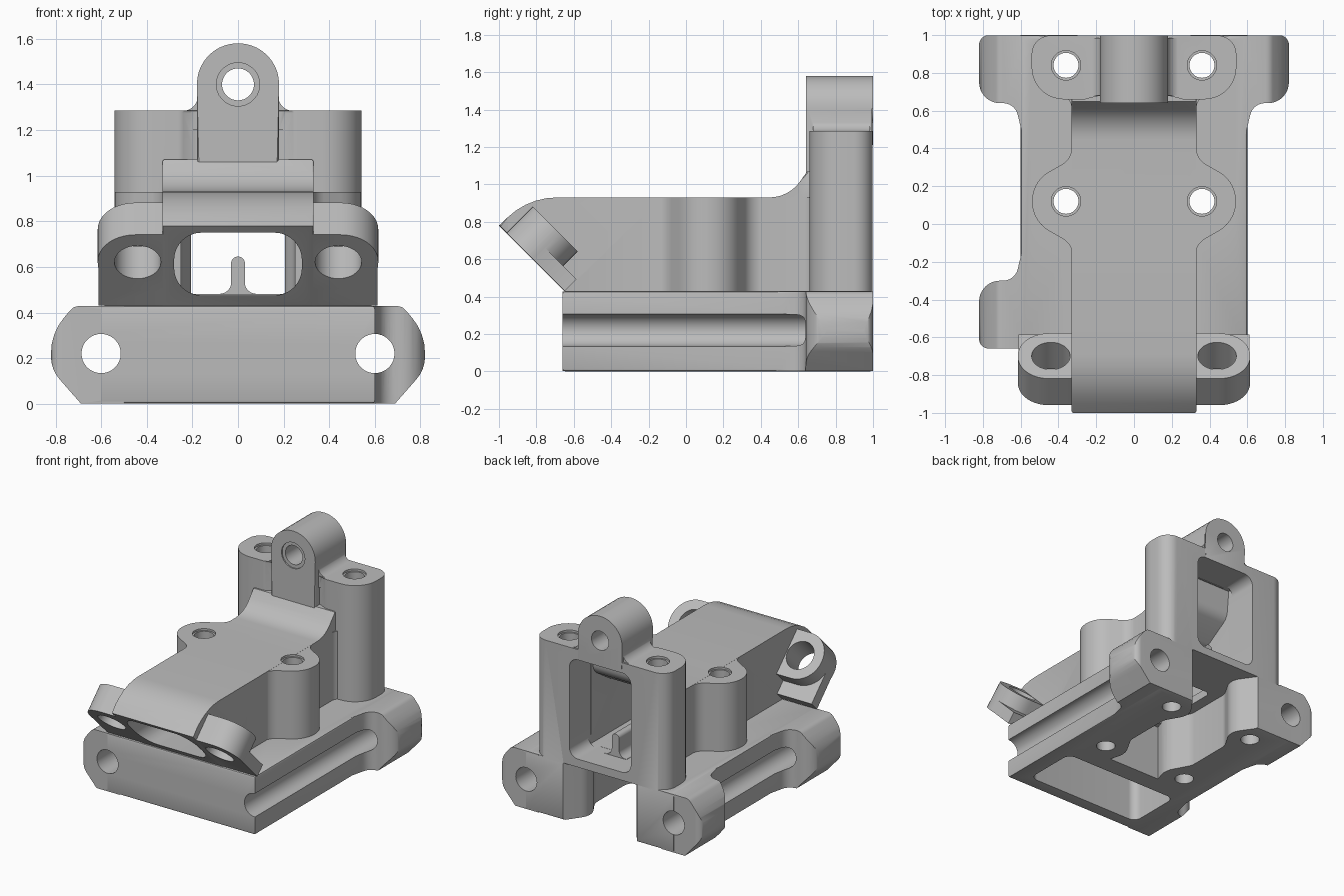
import bpy, bmesh, math
from mathutils import Matrix, Vector

if "Cube" in bpy.data.objects:
    bpy.data.objects.remove(bpy.data.objects["Cube"], do_unlink=True)

grey = bpy.data.materials.new("plain grey")
grey.use_nodes = True
COLOUR = (0.5, 0.5, 0.5, 1)
grey.diffuse_color = COLOUR
for node in grey.node_tree.nodes:
    if node.type == 'BSDF_PRINCIPLED':
        node.inputs["Base Color"].default_value = COLOUR

# Local frames: profile in the first two axes, extrusion along the third
s = math.sqrt(0.5)


def frame(u, v, w, origin=(0, 0, 0)):
    m = Matrix((u, v, w)).transposed().to_4x4()
    m.translation = Vector(origin)
    return m


X, Y, Z = (1, 0, 0), (0, 1, 0), (0, 0, 1)
PLAN = frame(X, Y, Z)
FRONT = frame(X, Z, Y)
SIDE = frame(Y, Z, X)
SLOPE = frame(X, (0, -s, s), (0, -s, -s), (0, -0.84, 0.62))


def rounded(pts):
    """Polygon of (a, b[, radius]) corners turned into arcs."""
    out = []
    for i, p in enumerate(pts):
        c = Vector(p[:2])
        r = p[2] if len(p) > 2 else 0
        if not r:
            out.append(c)
            continue
        d0 = (Vector(pts[i - 1][:2]) - c).normalized()
        d1 = (Vector(pts[(i + 1) % len(pts)][:2]) - c).normalized()
        half = d0.angle(d1) / 2
        centre = c + (d0 + d1).normalized() * (r / math.sin(half))
        a = c + d0 * (r / math.tan(half)) - centre
        b = c + d1 * (r / math.tan(half)) - centre
        turn = math.pi - 2 * half
        n = max(2, int(turn / 0.15))
        for k in range(n + 1):
            t = k / n * turn
            out.append(centre + (a * math.sin(turn - t) + b * math.sin(t)) / math.sin(turn))
    return out


def mirrored(half):
    return half + [(-p[0],) + tuple(p[1:]) for p in reversed(half)]


def box(a0, b0, a1, b1, r=0):
    return [(a0, b0, r), (a1, b0, r), (a1, b1, r), (a0, b1, r)]


def prism(name, pts, fr, lo, hi, bevel=0):
    ring = []
    for p in rounded(pts):
        if not ring or (p - ring[-1]).length > 0.003:
            ring.append(p)
    if (ring[0] - ring[-1]).length < 0.003:
        ring.pop()
    n = len(ring)
    bm = bmesh.new()
    low = [bm.verts.new((p.x, p.y, lo)) for p in ring]
    top = [bm.verts.new((p.x, p.y, hi)) for p in ring]
    bm.faces.new(low[::-1])
    bm.faces.new(top)
    for i in range(n):
        j = (i + 1) % n
        bm.faces.new((low[i], low[j], top[j], top[i]))
    if bevel:
        caps = [e for e in bm.edges if abs(e.verts[0].co.z - e.verts[1].co.z) < 1e-5]
        bmesh.ops.bevel(bm, geom=caps, offset=bevel, segments=2, profile=0.5,
                        affect='EDGES', clamp_overlap=True)
    bm.transform(fr)
    bmesh.ops.recalc_face_normals(bm, faces=bm.faces)
    if bm.calc_volume(signed=True) < 0:
        bmesh.ops.reverse_faces(bm, faces=bm.faces)
    mesh = bpy.data.meshes.new(name)
    bm.to_mesh(mesh)
    bm.free()
    mesh.materials.append(grey)
    ob = bpy.data.objects.new(name, mesh)
    bpy.context.collection.objects.link(ob)
    return ob


def rod(name, x, b, r, fr, lo, hi):
    pts = [(x + r * math.cos(k * math.pi / 18), b + r * math.sin(k * math.pi / 18)) for k in range(36)]
    return prism(name, pts, fr, lo, hi)


def combine(target, tool, op):
    mod = target.modifiers.new(op, 'BOOLEAN')
    mod.operation, mod.object, mod.solver = op, tool, 'EXACT'
    bpy.context.view_layer.update()
    graph = bpy.context.evaluated_depsgraph_get()
    mesh = bpy.data.meshes.new_from_object(target.evaluated_get(graph))
    target.modifiers.clear()
    target.data = mesh
    bpy.data.objects.remove(tool, do_unlink=True)
    return target


def ear(name, side, front):
    """Side ear: its plan and its front outline intersected."""
    plan = [(0.5, 0.47), (0.59, 0.47), (0.63, 0.64, 0.08), (0.82, 0.64, 0.11),
            (0.82, 0.999, 0.05), (0.5, 0.999)]
    outline = [(0.45, 0.002), (0.69, 0.002), (0.82, 0.15, 0.15), (0.82, 0.31, 0.24),
               (0.72, 0.428, 0.05), (0.45, 0.428)]
    if front:
        plan = [(x, 0.34 - y, *r) for x, y, *r in plan]
    plan = [(side * x, y, *r) for x, y, *r in plan]
    outline = [(side * x, z, *r) for x, z, *r in outline]
    a = prism(name, plan, PLAN, -0.1, 0.6)
    return combine(a, prism("outline", outline, FRONT, -1.2, 1.2), 'INTERSECT')


# Base block
body = prism("housing", box(-0.6, -0.66, 0.6, 1), PLAN, 0, 0.43, 0.015)
solids = [
    # Nose, deck and ramp
    prism("deck", [(-0.6, 0.38), (-1, 0.78), (-0.84, 0.93, 0.38), (0.55, 0.93, 0.2),
                   (0.648, 1.07), (0.95, 1.07), (0.95, 0.38)], SIDE, -0.331, 0.331, 0.008),
    # Screw bosses flaring out of the deck
    prism("bosses", mirrored([(0.32, -0.25), (0.33, -0.105, 0.1), (0.54, 0.015, 0.178), (0.54, 0.225, 0.178),
                              (0.33, 0.345, 0.1), (0.33, 0.675, 0.08), (0.45, 0.7), (0.45, 0.88)]),
          PLAN, 0.35, 0.929, 0.008),
    # Rear pillars
    prism("pillars", mirrored([(0.19, 0.69), (0.25, 0.66, 0.05), (0.542, 0.66, 0.17), (0.542, 0.998, 0.1)]),
          PLAN, 0.3, 1.285, 0.012),
    # Rear lug with fillets onto the pillars
    prism("lug", mirrored([(0.18, 0.9), (0.18, 1.58, 0.178)]), FRONT, 0.641, 0.999, 0.012),
    prism("lug_fillet", mirrored([(0.27, 1.2), (0.27, 1.283), (0.175, 1.283, 0.07), (0.175, 1.4)]),
          FRONT, 0.68, 0.985),
    # Sloping front tab with its thin skirt
    prism("tab", box(-0.615, -0.17, 0.615, 0.17, 0.165), SLOPE, -0.2, -0.001, 0.015),
    prism("skirt", box(-0.612, -0.27, 0.612, 0), SLOPE, -0.09, -0.002),
    ear("rear_left_ear", 1, False),
    ear("rear_right_ear", -1, False),
    ear("front_right_ear", -1, True),
]
for part in solids:
    combine(body, part, 'UNION')

# Upper cavity, waisted between the front screw bosses
cavity = prism("cavity", [(-0.5, 0.481), (-0.74, 0.72), (-0.68, 0.86, 0.05), (0.5, 0.86, 0.1),
                          (0.72, 1.0, 0.1), (0.74, 1.207), (0.78, 1.207), (0.78, 0.481)], SIDE, -0.4, 0.4)
waist = prism("waist", mirrored([(0.249, -0.9), (0.249, -0.03, 0.1), (0.205, 0.04, 0.1), (0.205, 0.2, 0.1),
                                 (0.249, 0.27, 0.1), (0.249, 1)]), PLAN, 0.3, 1.4)
cuts = [
    combine(cavity, waist, 'INTERSECT'),
    # Rear window
    prism("window", box(-0.25, 0.48, 0.25, 1.21, 0.07), FRONT, 0.75, 1.1),
    # Front slot
    prism("slot", box(-0.28, 0.475, 0.28, 0.75, 0.12), FRONT, -1.2, -0.45),
    # Underside pocket and rear channel
    prism("pocket", box(-0.48, -0.56, 0.48, -0.14, 0.06), PLAN, -0.1, 0.37),
    prism("channel", mirrored([(0.22, 0), (0.18, 0.12, 0.15), (0.28, 0.3, 0.1), (0.28, 0.66, 0.1),
                               (0.18, 0.83, 0.12), (0.37, 1.1)]), PLAN, -0.1, 0.42),
    prism("well", box(-0.195, 0.03, 0.195, 0.6, 0.04), PLAN, 0.3, 0.6),
    # Lug hole
    rod("lug_hole", 0, 1.4, 0.07, FRONT, 0.5, 1.2),
    rod("lug_recess", 0, 1.4, 0.095, FRONT, 0.5, 0.65),
]
for side in (-1, 1):
    cuts.append(rod("side_groove", side * 0.6, 0.22, 0.086, FRONT, -1, 1.2))
    cuts.append(rod("tab_hole", side * 0.44, 0, 0.102, SLOPE, -0.4, 0.1))
    for y, top in ((0.12, 0.93), (0.84, 1.285)):
        cuts.append(rod("screw_hole", side * 0.36, y, 0.066, PLAN, -0.1, 1.5))
        cuts.append(rod("screw_recess", side * 0.36, y, 0.078, PLAN, top - 0.015, 1.5))
for tool in cuts:
    combine(body, tool, 'DIFFERENCE')

# Small rib standing on the window sill
rib = prism("inner_rib", mirrored([(0.09, 0.46), (0.09, 0.482), (0.03, 0.482, 0.05), (0.03, 0.645, 0.028)]),
            FRONT, 0.62, 0.82)

for ob in (body, rib):
    bpy.ops.object.select_all(action='DESELECT')
    ob.select_set(True)
    bpy.context.view_layer.objects.active = ob
    bpy.ops.object.shade_smooth_by_angle(angle=math.radians(32))
